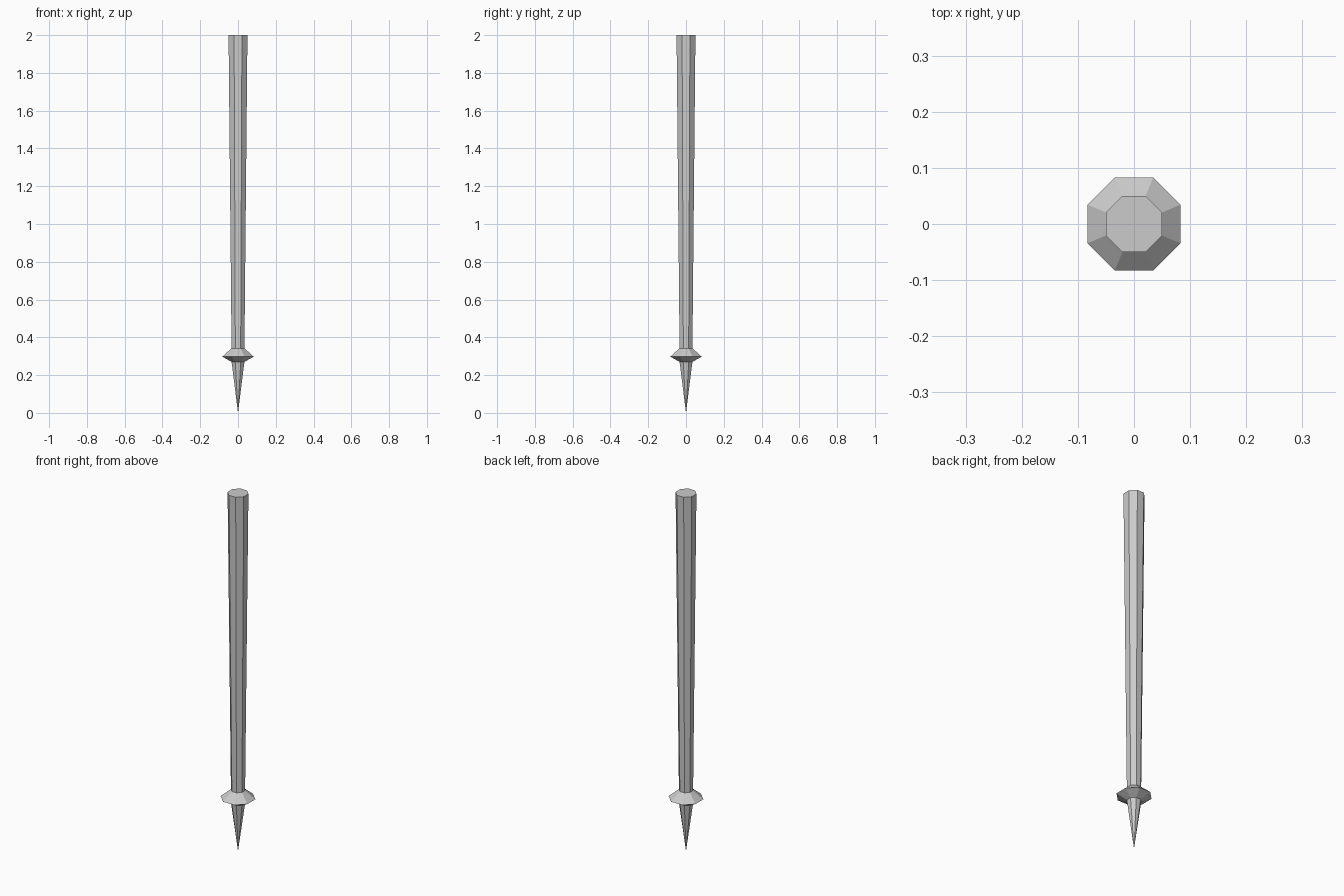
import bpy, bmesh
from math import pi, cos, sin

if "Cube" in bpy.data.objects:
    bpy.data.objects.remove(bpy.data.objects["Cube"])

SIDES = 8


def lathe(name, profile, cap_top=False):
    """Eight-sided lathe; profile is (half width across flats, z), bottom to top."""
    bm = bmesh.new()
    rings = []
    for half_width, z in profile:
        if half_width == 0:
            rings.append([bm.verts.new((0, 0, z))] * SIDES)
            continue
        r = half_width / cos(pi / SIDES)
        angles = [(i + 0.5) * 2 * pi / SIDES for i in range(SIDES)]
        rings.append([bm.verts.new((r * cos(a), r * sin(a), z)) for a in angles])
    for low, high in zip(rings, rings[1:]):
        for i in range(SIDES):
            j = (i + 1) % SIDES
            corners = [low[i], low[j], high[j], high[i]]
            bm.faces.new(list(dict.fromkeys(corners)))
    if cap_top:
        bm.faces.new(rings[-1])
    mesh = bpy.data.meshes.new(name)
    bm.to_mesh(mesh)
    bm.free()
    obj = bpy.data.objects.new(name, mesh)
    bpy.context.collection.objects.link(obj)
    return obj


# Pointed tip
lathe("spike_tip", [(0, 0), (0.034, 0.27)])
# Flared collar
lathe("collar", [(0.034, 0.27), (0.083, 0.298), (0.034, 0.342)])
# Long tapered shaft, widest at the top
lathe("shaft", [(0.034, 0.342), (0.05, 2.0)], cap_top=True)
